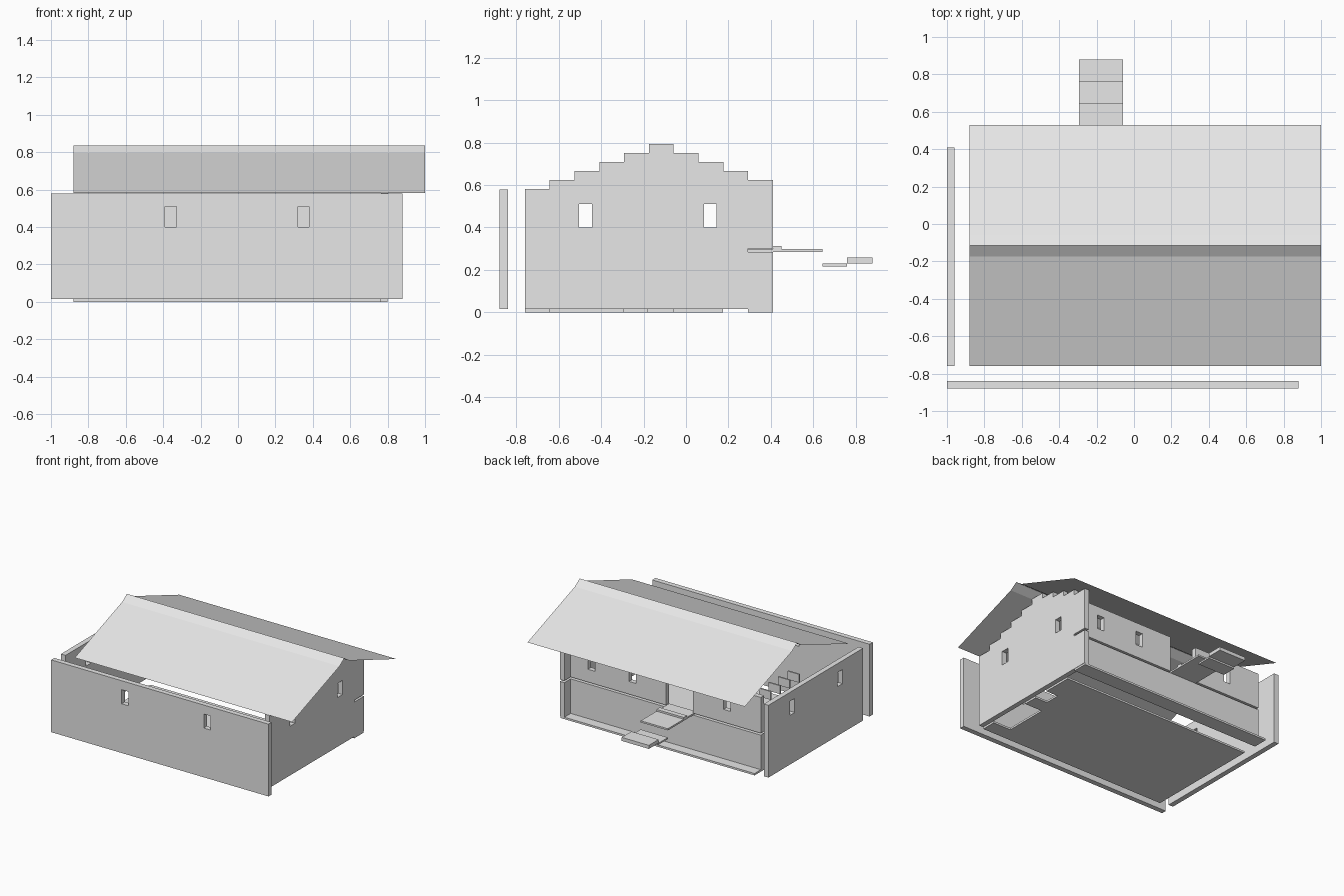
import bpy, bmesh

if "Cube" in bpy.data.objects:
    bpy.data.objects.remove(bpy.data.objects["Cube"])

mat = bpy.data.materials.new("plain_grey")
mat.diffuse_color = (0.8, 0.8, 0.8, 1)
mat.use_nodes = True
mat.node_tree.nodes["Principled BSDF"].inputs["Base Color"].default_value = mat.diffuse_color


def finish(name, bm):
    me = bpy.data.meshes.new(name)
    bm.to_mesh(me)
    bm.free()
    me.materials.append(mat)
    ob = bpy.data.objects.new(name, me)
    bpy.context.collection.objects.link(ob)
    return ob


def prism(name, outline, axis, a, b):
    """Extrude a 2D outline from a to b along an axis (0 = x, 2 = z)."""
    bm = bmesh.new()
    place = (lambda p: (a, *p)) if axis == 0 else (lambda p: (*p, a))
    face = bm.faces.new([bm.verts.new(place(p)) for p in outline])
    ext = bmesh.ops.extrude_face_region(bm, geom=[face])["geom"]
    move = [0, 0, 0]
    move[axis] = b - a
    bmesh.ops.translate(bm, vec=move,
                        verts=[v for v in ext if isinstance(v, bmesh.types.BMVert)])
    bmesh.ops.recalc_face_normals(bm, faces=bm.faces)
    return finish(name, bm)


def box(name, x0, x1, y0, y1, z0, z1):
    return prism(name, [(x0, y0), (x1, y0), (x1, y1), (x0, y1)], 2, z0, z1)


def cut(ob, *size):
    cutter = box("window_cutter", *size)
    cutter.hide_render = True
    cutter.hide_viewport = False
    cutter.display_type = 'WIRE'
    mod = ob.modifiers.new("opening", 'BOOLEAN')
    mod.operation = 'DIFFERENCE'
    mod.solver = 'EXACT'
    mod.object = cutter
    bpy.context.view_layer.objects.active = ob
    bpy.ops.object.modifier_apply(modifier=mod.name)
    bpy.data.objects.remove(cutter)


WZ = (0.40, 0.51)   # window heights
SIDE_WINDOWS = ((-0.505, -0.443), (0.085, 0.145))

# front wall with two windows
front = box("front_wall", -1, 0.88, -0.88, -0.84, 0.015, 0.58)
for x in (-0.36, 0.35):
    cut(front, x - 0.03, x + 0.03, -0.95, -0.78, *WZ)

# left wall with two windows
left = box("left_wall", -1, -0.96, -0.76, 0.41, 0.015, 0.58)
for y0, y1 in SIDE_WINDOWS:
    cut(left, -1.1, -0.9, y0, y1, *WZ)

# right wall with stepped gable
outline = [(0.41, 0.015), (-0.76, 0.015)]
step, rise = 0.117, 0.0425
for i in range(10):
    z = 0.795 - abs(i - 5) * rise
    outline += [(-0.76 + i * step, z), (-0.76 + (i + 1) * step, z)]
right = prism("right_gable_wall", outline, 0, 0.765, 0.803)
for y0, y1 in SIDE_WINDOWS:
    cut(right, 0.7, 0.9, y0, y1, *WZ)
cut(right, 0.7, 0.9, 0.293, 0.5, 0.285, 0.30)

# floor with two notches at the right edge
prism("floor", [(-0.88, -0.76), (0.765, -0.76), (0.765, -0.645), (0.61, -0.645),
                (0.61, -0.295), (0.765, -0.295), (0.765, -0.18), (0.66, -0.18),
                (0.66, -0.06), (0.765, -0.06), (0.765, 0.175), (-0.88, 0.175)],
      2, 0, 0.015)
box("back_sill", -0.88, 0.80, 0.293, 0.41, 0, 0.015)

# back wall: lower panel and two upper panels beside the doorway
box("back_wall_lower", -0.88, 0.765, 0.293, 0.332, 0.015, 0.285)
for name, x0, x1, windows in (("back_wall_upper_right", -0.06, 0.765, (0.23, 0.586)),
                              ("back_wall_upper_left", -0.88, -0.295, (-0.587,))):
    wall = box(name, x0, x1, 0.293, 0.332, 0.30, 0.58)
    for x in windows:
        cut(wall, x - 0.03, x + 0.03, 0.2, 0.4, *WZ)

# landing and steps at the back door
box("landing", -0.295, -0.06, 0.293, 0.645, 0.285, 0.298)
box("door_sill", -0.295, -0.06, 0.41, 0.45, 0.298, 0.312)
box("lower_step", -0.295, -0.06, 0.645, 0.76, 0.217, 0.23)
box("bottom_step", -0.295, -0.06, 0.76, 0.88, 0.23, 0.258)

# small upright slats inside the left wall
for i in range(4):
    y = 0.2 - i * step
    box("slat", -0.88, -0.78, y, y + 0.012, 0.515, 0.58)

# thin roof sheets with a steeper ridge strip
bm = bmesh.new()
profile = [(-0.76, 0.583), (-0.175, 0.795), (-0.115, 0.836), (-0.055, 0.795), (0.53, 0.583)]
rows = [[bm.verts.new((x, y, z)) for x in (-0.88, 1.0)] for y, z in profile]
for r, s in zip(rows, rows[1:]):
    bm.faces.new((r[0], r[1], s[1], s[0]))
finish("roof", bm)
